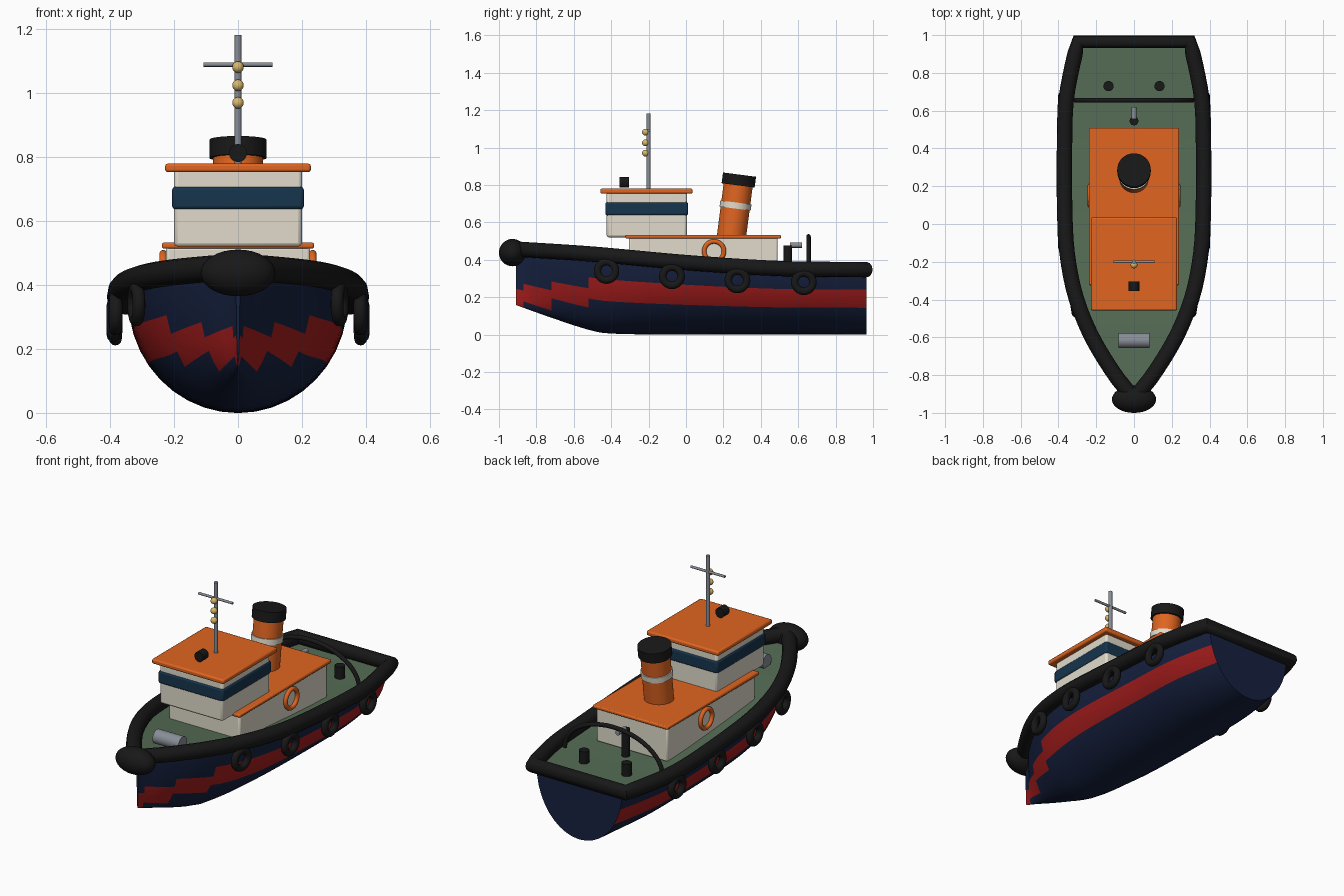
import bpy, bmesh
from math import sin, cos, pi, radians
from mathutils import Vector

if "Cube" in bpy.data.objects:
    bpy.data.objects.remove(bpy.data.objects["Cube"])


def mat(name, c):
    m = bpy.data.materials.new(name)
    m.diffuse_color = (*c, 1)
    m.use_nodes = True
    m.node_tree.nodes["Principled BSDF"].inputs["Base Color"].default_value = m.diffuse_color
    return m


NAVY = mat("navy", (.008, .015, .05))
RED = mat("red", (.38, .012, .012))
ORANGE = mat("orange", (.75, .13, .015))
GREEN = mat("deck_green", (.09, .15, .09))
CREAM = mat("cream", (.75, .71, .6))
BLACK = mat("black", (.009, .009, .009))
GLASS = mat("glass", (.008, .035, .075))
GOLD = mat("gold", (.7, .48, .15))
GREY = mat("grey", (.25, .27, .31))


def finish(name, m, o=None, angle=35):
    o = o or bpy.context.object
    bpy.ops.object.select_all(action='DESELECT')
    o.select_set(True)
    bpy.context.view_layer.objects.active = o
    o.name = name
    if m:
        o.data.materials.append(m)
    bpy.ops.object.shade_smooth_by_angle(angle=radians(angle))
    return o


def box(name, x, y0, y1, z0, z1, m, bevel=.008):
    bpy.ops.mesh.primitive_cube_add(size=1, location=(0, (y0 + y1) / 2, (z0 + z1) / 2))
    o = bpy.context.object
    o.scale = (2 * x, y1 - y0, z1 - z0)
    bpy.ops.object.transform_apply(location=False, rotation=False, scale=True)
    b = o.modifiers.new("bevel", 'BEVEL')
    b.width, b.segments = bevel, 2
    return finish(name, m)


def rod(name, a, b, r, m, sides=32):
    a, b = Vector(a), Vector(b)
    bpy.ops.mesh.primitive_cylinder_add(vertices=sides, radius=r, depth=(b - a).length, location=(a + b) / 2)
    bpy.context.object.rotation_euler = (b - a).to_track_quat('Z', 'Y').to_euler()
    return finish(name, m)


def ring(name, loc, R, r, m, turn=0):
    bpy.ops.mesh.primitive_torus_add(location=loc, rotation=(0, pi / 2, turn), major_radius=R,
                                     minor_radius=r, major_segments=32, minor_segments=12)
    return finish(name, m, angle=60)


def ball(name, loc, size, m):
    bpy.ops.mesh.primitive_uv_sphere_add(segments=32, ring_count=16, location=loc)
    bpy.context.object.scale = size
    return finish(name, m, angle=60)


def tube(name, pts, r, m, closed=False):
    c = bpy.data.curves.new(name, 'CURVE')
    c.dimensions, c.bevel_depth, c.bevel_resolution, c.use_fill_caps = '3D', r, 4, True
    s = c.splines.new('POLY')
    s.points.add(len(pts) - 1)
    for p, q in zip(s.points, pts):
        p.co = (*q, 1)
    s.use_cyclic_u = closed
    o = bpy.data.objects.new(name, c)
    bpy.context.collection.objects.link(o)
    bpy.ops.object.select_all(action='DESELECT')
    o.select_set(True)
    bpy.context.view_layer.objects.active = o
    bpy.ops.object.convert(target='MESH')
    return finish(name, m, bpy.context.object, 50)


def curve(keys, y):
    """Smooth interpolation through (y, value) keys."""
    n = len(keys)
    i = next((k for k in range(n - 1) if y <= keys[k + 1][0]), n - 2)
    (y0, v0), (y1, v1) = keys[i], keys[i + 1]

    def slope(k):
        a, b = keys[max(k - 1, 0)], keys[min(k + 1, n - 1)]
        return (b[1] - a[1]) / (b[0] - a[0])
    h = y1 - y0
    t = (y - y0) / h
    return ((2*t**3 - 3*t*t + 1) * v0 + (t**3 - 2*t*t + t) * h * slope(i)
            + (3*t*t - 2*t**3) * v1 + (t**3 - t*t) * h * slope(i + 1))


BEAM = [(-.91, .012), (-.8, .1), (-.6, .222), (-.4, .304), (-.2, .348), (0, .365),
        (.4, .368), (.65, .36), (.85, .324), (.965, .295)]
SHEER = [(-.91, .457), (-.5, .43), (0, .385), (.5, .353), (.965, .347)]
KEEL = [(-.91, .158), (-.72, .09), (-.52, .025), (-.42, .006), (0, 0), (.965, 0)]
stations = [-.91, -.87, -.82, -.77, -.72, -.67, -.62, -.57, -.52] + [-.52 + 1.485 * i / 24 for i in range(1, 25)]


def hull_half(y):
    return max(curve(BEAM, y) - .024, .006)


# hull with painted stripe, stepped down at the bow
bm = bmesh.new()
N = 10
rows = []
for y in stations:
    k, s, b = curve(KEEL, y), curve(SHEER, y), hull_half(y)
    rows.append([bm.verts.new((b * sin(a), y, k + (s - k) * (1 - cos(a))))
                 for a in (pi / 2 * j / N for j in range(-N, N + 1))])
for y, p, q in zip(stations, rows, rows[1:]):
    band = (6, 7) if y >= -.521 else (5, 6) if y >= -.721 else (3, 4, 5) if y >= -.871 else (0, 1, 2, 3, 4)
    for j in range(2 * N):
        f = bm.faces.new((p[j], p[j + 1], q[j + 1], q[j]))
        row = j - N if j >= N else N - 1 - j
        f.material_index = int(row in band)
bm.faces.new(rows[0])
bm.faces.new(rows[-1])
bmesh.ops.recalc_face_normals(bm, faces=bm.faces)
me = bpy.data.meshes.new("hull")
bm.to_mesh(me)
hull = bpy.data.objects.new("hull", me)
bpy.context.collection.objects.link(hull)
me.materials.append(NAVY)
finish("hull", RED, hull, 40)

# deck
bm = bmesh.new()
edge = [[bm.verts.new((s * hull_half(y), y, curve(SHEER, y) - .03)) for s in (-1, 1)] for y in stations]
for p, q in zip(edge, edge[1:]):
    bm.faces.new((p[0], p[1], q[1], q[0]))
me = bpy.data.meshes.new("deck")
bm.to_mesh(me)
deck = bpy.data.objects.new("deck", me)
bpy.context.collection.objects.link(deck)
finish("deck", GREEN, deck)

# rubber rail and bow fender
side = [(curve(BEAM, y), y, curve(SHEER, y)) for y in stations]
tube("gunwale_rail", side + [(-x, y, z) for x, y, z in reversed(side)], .041, BLACK, True)
ball("bow_fender", (0, -.928, .438), (.117, .072, .073), BLACK)

# side tyres
for sx in (-1, 1):
    for y, z in ((-.425, .34), (-.075, .312), (.275, .29), (.63, .28)):
        turn = (curve(BEAM, y + .05) - curve(BEAM, y - .05)) / .1
        ring("tyre_fender", (sx * (curve(BEAM, y) + .022), y, z), .049, .02, BLACK, -sx * turn * .5)

# deckhouse, wheelhouse
box("deckhouse", .225, -.305, .49, .32, .52, CREAM, .01)
box("deckhouse_roof", .238, -.325, .508, .514, .533, ORANGE, .006)
box("wheelhouse", .2, -.425, .005, .52, .765, CREAM, .012)
box("window_band", .206, -.431, .011, .637, .708, GLASS, .01)
box("wheelhouse_roof", .228, -.458, .035, .753, .78, ORANGE, .008)
for sx in (-1, 1):
    ring("lifebuoy", (sx * .234, .15, .445), .053, .012, ORANGE)

# raked funnel
base, axis = Vector((0, .24, .5)), Vector((0, .13, 1)).normalized()
for name, a, b, r, m in (("funnel", 0, .35, .078, ORANGE), ("funnel_band", .175, .208, .084, CREAM),
                         ("funnel_cap", .3, .358, .089, BLACK)):
    rod(name, base + axis * a, base + axis * b, r, m, 40)

# mast, lights and searchlight
rod("mast", (0, -.2, .77), (0, -.2, 1.183), .011, GREY, 16)
rod("mast_crossbar", (-.108, -.2, 1.09), (.108, -.2, 1.09), .007, GREY, 16)
for z in (.97, 1.025, 1.082):
    ball("mast_light", (0, -.217, z), (.018,) * 3, GOLD)
rod("searchlight", (0, -.355, .813), (0, -.305, .813), .028, BLACK)

# deck gear
rod("windlass", (-.082, -.617, .437), (.082, -.617, .437), .04, GREY)
for sx in (-1, 1):
    rod("stern_bollard", (sx * .135, .73, .31), (sx * .135, .73, .388), .027, BLACK)
rod("tow_post", (0, .545, .31), (0, .545, .475), .023, BLACK)
rod("tow_hook", (0, .555, .478), (0, .62, .478), .014, GREY)
tube("tow_arch", [(.31 * cos(pi * i / 24), .655, .33 + .195 * sin(pi * i / 24)) for i in range(25)], .012, BLACK)
